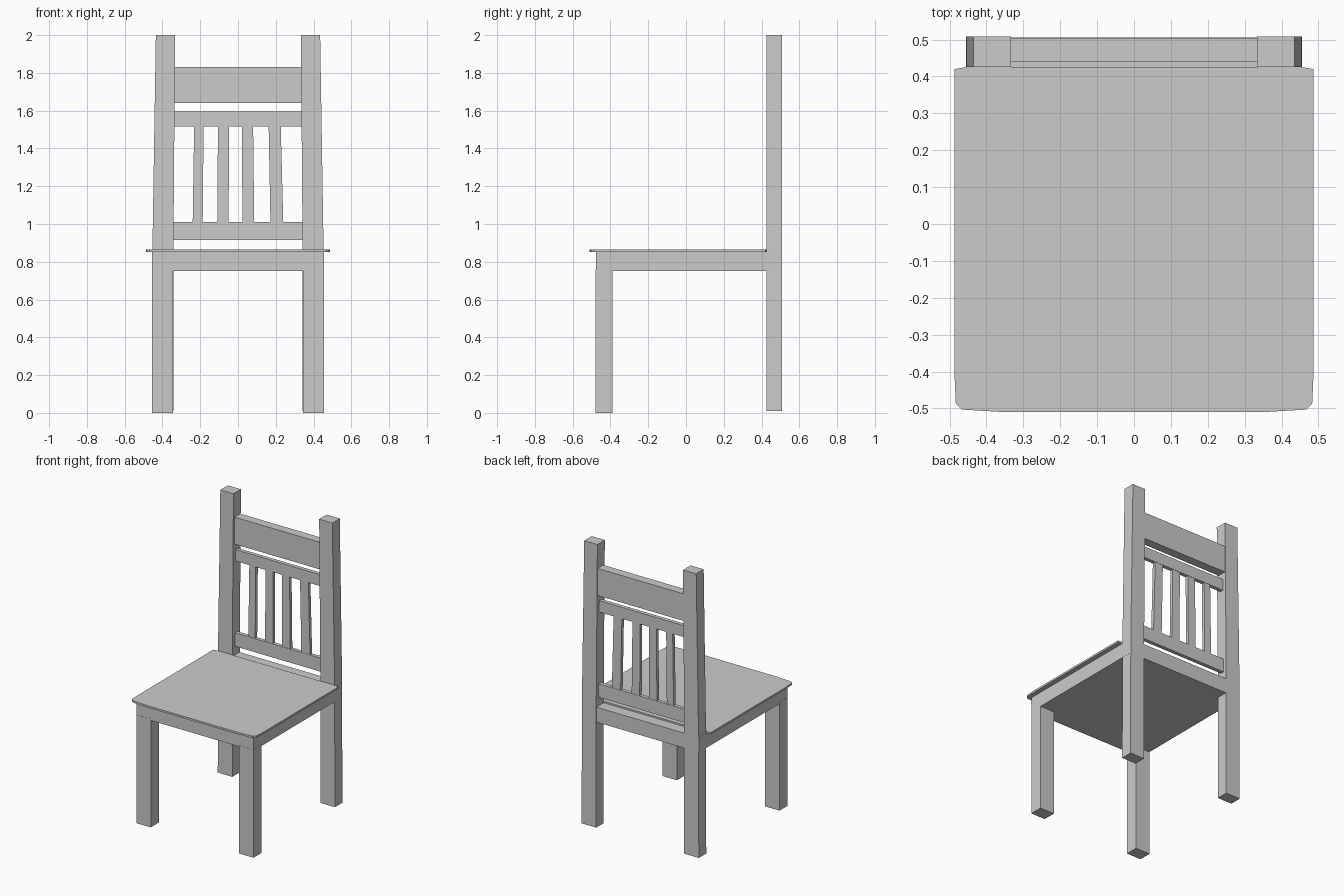
import bpy

if "Cube" in bpy.data.objects:
    bpy.data.objects.remove(bpy.data.objects["Cube"])


def loft(name, rings):
    """Solid skinned through stacked rings of (x, y, z) points, counter-clockwise from above."""
    n = len(rings[0])
    verts = [p for ring in rings for p in ring]
    faces = [tuple(reversed(range(n))), tuple(range(len(verts) - n, len(verts)))]
    for k in range(len(rings) - 1):
        for i in range(n):
            j = (i + 1) % n
            faces.append((k * n + i, k * n + j, (k + 1) * n + j, (k + 1) * n + i))
    mesh = bpy.data.meshes.new(name)
    mesh.from_pydata(verts, [], faces)
    obj = bpy.data.objects.new(name, mesh)
    bpy.context.collection.objects.link(obj)
    return obj


def rect(x0, x1, y0, y1, z):
    return [(x0, y0, z), (x1, y0, z), (x1, y1, z), (x0, y1, z)]


def box(name, x0, x1, y0, y1, z0, z1):
    return loft(name, [rect(x0, x1, y0, y1, z0), rect(x0, x1, y0, y1, z1)])


def mirror_x(obj):
    obj.modifiers.new("Mirror", 'MIRROR').use_axis[0] = True


# Front legs
mirror_x(box("front_legs", 0.343, 0.455, -0.478, -0.388, 0, 0.76))

# Back posts, straight below the seat and tapering inward above
mirror_x(loft("back_posts", [
    rect(0.342, 0.455, 0.425, 0.508, 0.01),
    rect(0.342, 0.453, 0.425, 0.508, 0.87),
    rect(0.333, 0.435, 0.425, 0.508, 2.0)]))

# Closed apron block under the seat
box("apron", -0.454, 0.454, -0.477, 0.506, 0.75, 0.855)

# Thin seat board with eased front corners
half = [(0.35, -0.51), (0.466, -0.503), (0.483, -0.487), (0.487, -0.40),
        (0.487, 0.42), (0.455, 0.425)]
outline = half + [(-x, y) for x, y in reversed(half)]
loft("seat", [[(x, y, z) for x, y in outline] for z in (0.853, 0.866)])

# Back rails
box("top_rail", -0.345, 0.345, 0.44, 0.503, 1.64, 1.83)
box("middle_rail", -0.35, 0.35, 0.455, 0.482, 1.515, 1.595)
box("lower_rail", -0.355, 0.355, 0.455, 0.482, 0.915, 1.01)

# Slats, fanning slightly: (bottom left, bottom right, top left, top right)
for i, (b0, b1, t0, t1) in enumerate([
        (-0.240, -0.187, -0.232, -0.182), (-0.110, -0.050, -0.106, -0.047),
        (0.024, 0.086, 0.020, 0.080), (0.172, 0.240, 0.162, 0.226)]):
    loft(f"slat_{i + 1}", [rect(b0, b1, 0.457, 0.480, 1.0), rect(t0, t1, 0.457, 0.480, 1.525)])
